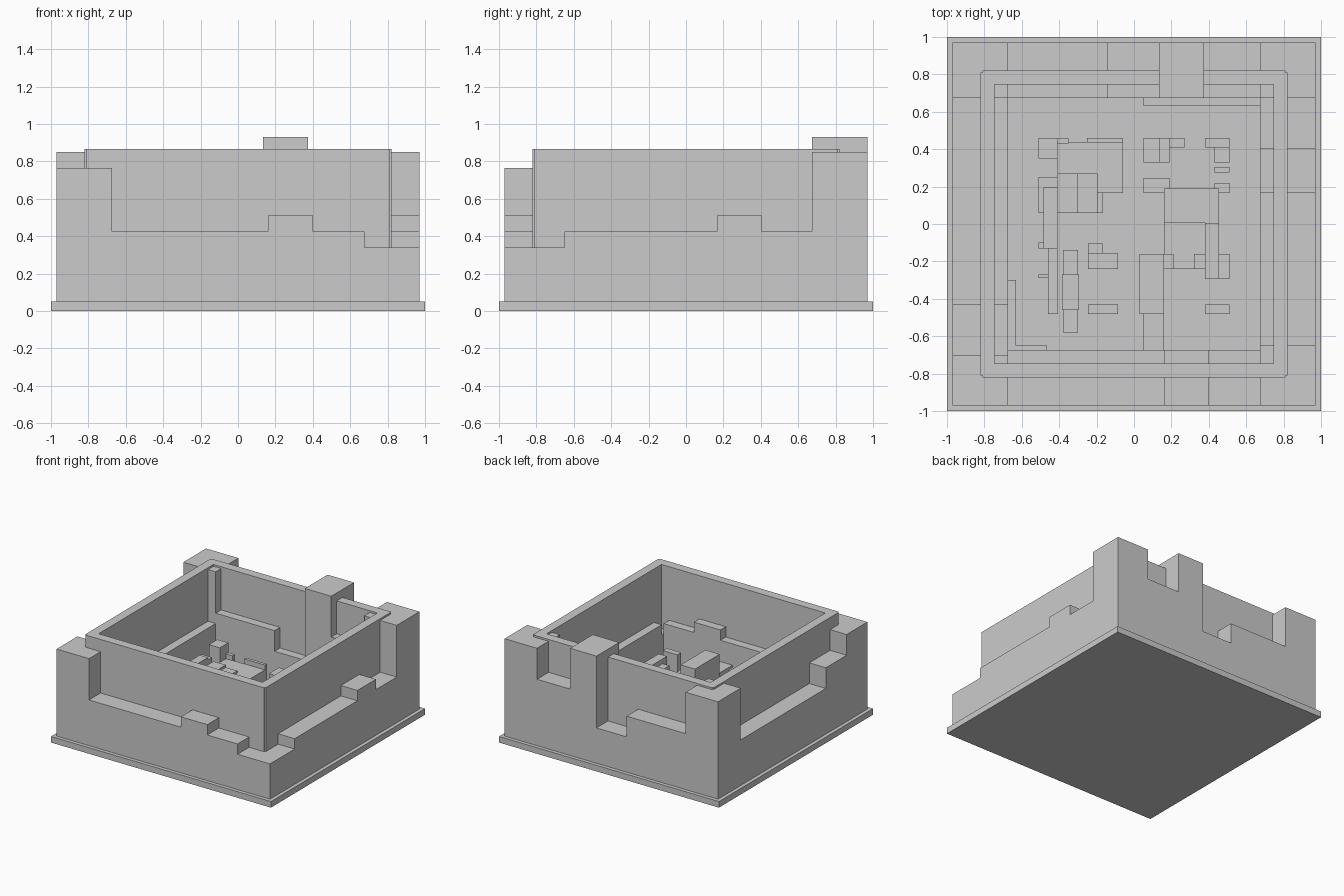
import bpy

def box(bm_name, parts):
    """One object made of boxes given as (x0, x1, y0, y1, z0, z1)."""
    import bmesh
    from mathutils import Matrix, Vector
    bm = bmesh.new()
    for x0, x1, y0, y1, z0, z1 in parts:
        m = Matrix.Translation(((x0 + x1) / 2, (y0 + y1) / 2, (z0 + z1) / 2))
        m = m @ Matrix.Diagonal(Vector((x1 - x0, y1 - y0, z1 - z0, 1)))
        bmesh.ops.create_cube(bm, size=1, matrix=m)
    me = bpy.data.meshes.new(bm_name)
    bm.to_mesh(me)
    bm.free()
    ob = bpy.data.objects.new(bm_name, me)
    bpy.context.collection.objects.link(ob)
    return ob

B, I, O = 0.05, 0.675, 0.97   # base top, wall inner face, wall outer face

# base slab
box("base_slab", [(-1, 1, -1, 1, 0, B)])

# corner towers
box("corner_towers", [
    (-O, -I, -O, -0.70, B, 0.765), (-I, -I + 0.001, -O, -I, B, 0.425),
    (I, O, -O, -0.65, B, 0.34),
    (-O, -I, I, O, B, 0.85), (I, O, I, O, B, 0.85)])

# ruined outer walls: (start, end, height) along each side
front = [(-I, 0.16, 0.425), (0.16, 0.40, 0.51), (0.40, I, 0.425)]
back = [(-I, -0.14, 0.51), (-0.14, 0.135, 0.34), (0.135, 0.375, 0.93), (0.375, I, 0.595)]
right = [(-0.65, 0.165, 0.425), (0.165, 0.405, 0.51), (0.405, I, 0.425)]
left = [(-0.70, -0.43, 0.595), (-0.43, I, 0.425)]
box("front_wall", [(a, b, -O, -I, B, h) for a, b, h in front])
box("back_wall", [(a, b, I, O, B, h) for a, b, h in back])
box("right_wall", [(I, O, a, b, B, h) for a, b, h in right])
box("left_wall", [(-O, -I, a, b, B, h) for a, b, h in left])

# thin tall rim inside the walls, notched at its outer corners
R, N, T, Z = 0.82, 0.81, 0.745, 0.865
box("inner_rim", [p for s in (-1, 1) for p in (
    (-N, N, min(s * T, s * R), max(s * T, s * R), B, Z),
    (min(s * T, s * R), max(s * T, s * R), -N, N, B, Z))])

# low ledges at the foot of the walls
box("wall_ledges", [
    (0.05, I, 0.63, I, B, 0.25),
    (-I, -0.63, -I, -0.30, B, 0.25), (-I, -0.465, -I, -0.65, B, 0.25),
    (0.05, 0.16, -I, -0.48, B, 0.25)])

# inner ruins, back left
box("ruins_back_left", [
    (-0.51, -0.41, 0.35, 0.46, B, 0.42), (-0.41, -0.35, 0.43, 0.46, B, 0.34),
    (-0.41, -0.06, 0.165, 0.435, B, 0.30), (-0.25, -0.06, 0.435, 0.46, B, 0.34),
    (-0.41, -0.30, 0.06, 0.27, B, 0.34), (-0.30, -0.195, 0.06, 0.27, B, 0.32),
    (-0.195, -0.165, 0.06, 0.165, B, 0.25), (-0.51, -0.41, 0.06, 0.25, B, 0.38)])

# inner ruins, front left
box("ruins_front_left", [
    (-0.485, -0.41, -0.13, 0.195, B, 0.40), (-0.51, -0.46, -0.13, -0.10, B, 0.30),
    (-0.51, -0.44, -0.29, -0.27, B, 0.30), (-0.46, -0.41, -0.48, -0.13, B, 0.34),
    (-0.385, -0.295, -0.46, -0.27, B, 0.25), (-0.38, -0.30, -0.58, -0.14, B, 0.15),
    (-0.245, -0.165, -0.155, -0.105, B, 0.30), (-0.245, -0.085, -0.24, -0.155, B, 0.34),
    (-0.245, -0.085, -0.48, -0.43, B, 0.34)])

# inner ruins, back right
box("ruins_back_right", [
    (0.05, 0.135, 0.33, 0.46, B, 0.34), (0.135, 0.19, 0.33, 0.46, B, 0.30),
    (0.19, 0.27, 0.41, 0.46, B, 0.25), (0.05, 0.19, 0.165, 0.245, B, 0.30),
    (0.16, 0.455, 0.005, 0.19, B, 0.34), (0.43, 0.51, 0.165, 0.22, B, 0.30),
    (0.43, 0.51, 0.275, 0.305, B, 0.25), (0.38, 0.51, 0.41, 0.46, B, 0.34),
    (0.43, 0.51, 0.33, 0.41, B, 0.30)])

# inner ruins, front right
box("ruins_front_right", [
    (0.03, 0.16, -0.48, -0.16, B, 0.42), (0.16, 0.21, -0.24, -0.16, B, 0.34),
    (0.32, 0.38, -0.24, -0.16, B, 0.34), (0.16, 0.38, -0.24, 0.005, B, 0.25),
    (0.38, 0.455, -0.295, 0.005, B, 0.38), (0.455, 0.51, -0.295, -0.16, B, 0.30),
    (0.38, 0.51, -0.48, -0.43, B, 0.34)])
